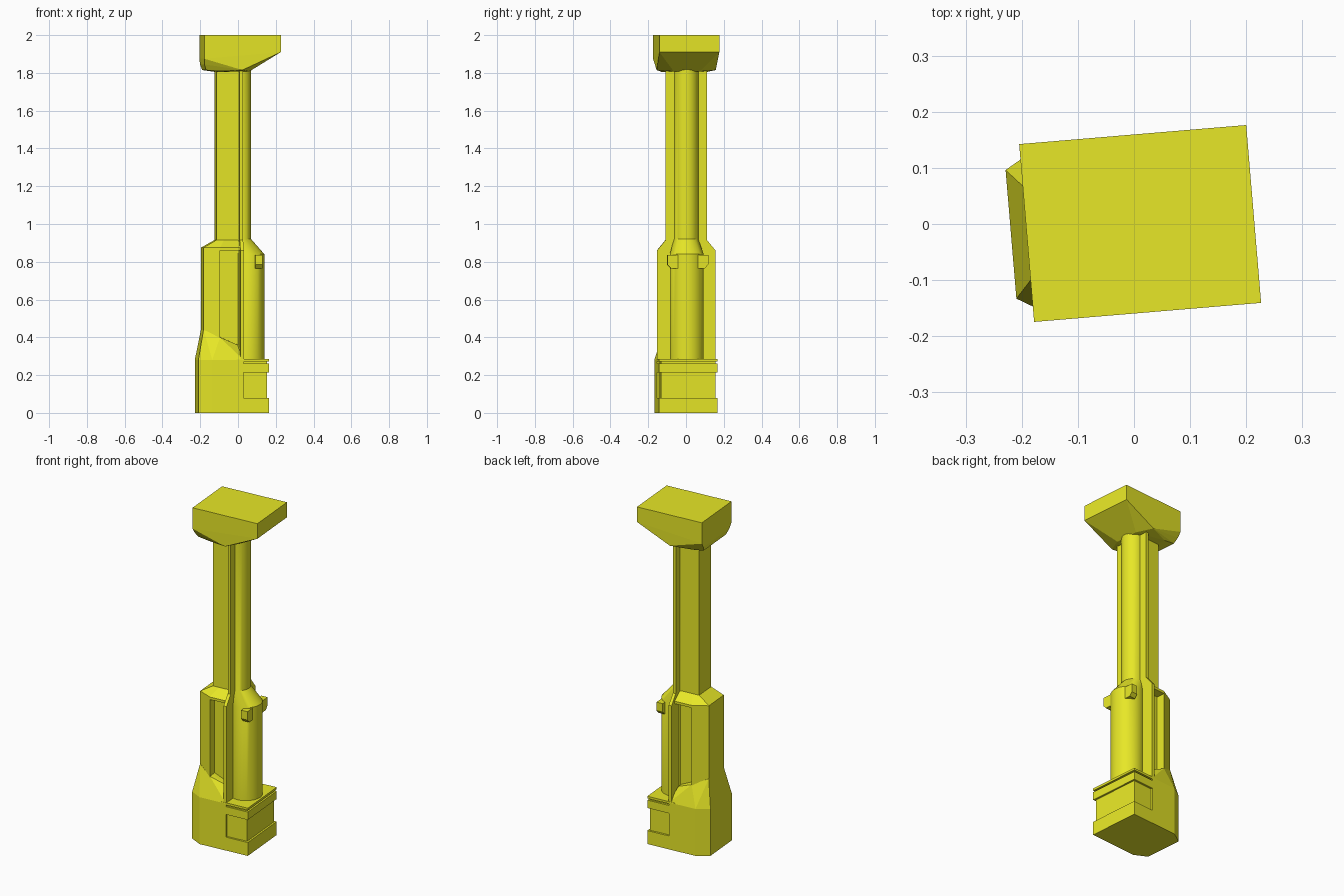
import bpy, bmesh, math
from mathutils import Matrix

if "Cube" in bpy.data.objects:
    bpy.data.objects.remove(bpy.data.objects["Cube"])

TURN = Matrix.Rotation(math.radians(4.8), 4, 'Z')   # whole column is turned slightly

paint = bpy.data.materials.new("yellow_paint")
paint.diffuse_color = (0.8, 0.8, 0.02, 1)
paint.use_nodes = True
paint.node_tree.nodes["Principled BSDF"].inputs["Base Color"].default_value = paint.diffuse_color


def finish(name, bm, smooth=False):
    bmesh.ops.recalc_face_normals(bm, faces=bm.faces[:])
    bm.transform(TURN)
    me = bpy.data.meshes.new(name)
    bm.to_mesh(me)
    bm.free()
    me.materials.append(paint)
    ob = bpy.data.objects.new(name, me)
    bpy.context.collection.objects.link(ob)
    if smooth:
        bpy.ops.object.select_all(action='DESELECT')
        ob.select_set(True)
        bpy.context.view_layer.objects.active = ob
        bpy.ops.object.shade_smooth_by_angle(angle=math.radians(30))
    return ob


def loft(name, sections, smooth=False):
    """Skin a stack of (outline, z) sections with equal point counts."""
    bm = bmesh.new()
    rings = [[bm.verts.new((x, y, z)) for x, y in pts] for pts, z in sections]
    n = len(rings[0])
    for a, b in zip(rings, rings[1:]):
        for i in range(n):
            j = (i + 1) % n
            bm.faces.new((a[i], a[j], b[j], b[i]))
    bm.faces.new(rings[0][::-1])
    bm.faces.new(rings[-1])
    return finish(name, bm, smooth)


def hull(name, half):
    """Convex solid from points mirrored across y."""
    bm = bmesh.new()
    for x, y, z in half:
        for s in (-1, 1):
            bm.verts.new((x, s * y, z))
    res = bmesh.ops.convex_hull(bm, input=bm.verts[:])
    junk = [g for g in res["geom_interior"] if isinstance(g, bmesh.types.BMVert)]
    bmesh.ops.delete(bm, geom=junk, context='VERTS')
    bmesh.ops.dissolve_limit(bm, angle_limit=0.02, verts=bm.verts[:], edges=bm.edges[:])
    return finish(name, bm)


def mirrored(half):
    return [(x, -y) for x, y in half] + [(x, y) for x, y in reversed(half)]


def rect(x0, x1, w):
    return mirrored([(x0, w), (x1, w)])


def circle(cx, r, n=32):
    return [(cx + r * math.cos(2 * math.pi * i / n), r * math.sin(2 * math.pi * i / n))
            for i in range(n)]


def box(name, x0, x1, w, z0, z1):
    return loft(name, [(rect(x0, x1, w), z0), (rect(x0, x1, w), z1)])


# base: chamfered block with tapered shoulder
plan = [(-.22, .115), (-.15, .156), (.015, .156)]
loft("base_block", [(mirrored(plan), 0), (mirrored(plan), .28)])
hull("base_shoulder", [(x, y, .28) for x, y in plan] +
     [(-.19, .082, .44), (-.105, .12, .40), (-.01, .10, .36)])

# base right side: recessed core with bands
box("base_foot", -.02, .152, .1555, 0, .08)
box("base_core", -.02, .141, .144, .07, .28)
box("base_band", -.02, .152, .1555, .215, .262)
box("base_top_plate", -.02, .152, .1555, .272, .285)

# lower column: chamfered back block, channel floor and hood
block = mirrored([(-.19, .08), (-.105, .122)])
loft("lower_block", [(block, .3), (block, .87)])
box("channel_floor", -.12, .01, .07, .3, .9)
hood = mirrored([(-.19, .08), (-.105, .122), (.005, .122)])
neck = mirrored([(-.12, .064), (-.08, .064), (.005, .064)])
loft("channel_hood", [(hood, .86), (hood, .875), (neck, .915)])

# upper shaft
box("upper_shaft", -.12, .005, .064, .88, 1.83)

# thin rib through the whole column
loft("centre_rib", [(rect(0, .018, w), z) for w, z in
                    ((.155, .27), (.155, .86), (.11, .915), (.11, 1.83))])

# rounded right side, stepping in at the neck
loft("round_column", [(circle(.05, .09), .28), (circle(.05, .09), .84),
                      (circle(.005, .065), .92), (circle(.005, .065), 1.84)], True)

# pair of small clips on the round column
for side, tag in ((-1, "front"), (1, "back")):
    def strip(outer):
        return [(.083, side * .05), (.122, side * .05),
                (.122, side * outer), (.083, side * outer)]
    loft("clip_" + tag, [(strip(.09), .765), (strip(.108), .785), (strip(.108), .835)])

# head: box with faceted underside
hull("head", [(-.192, .159, 2), (.214, .159, 2), (.214, .159, 1.91),
              (-.192, .159, 1.875), (-.19, .14, 1.845), (-.18, .12, 1.815),
              (.01, .157, 1.815), (-.11, .12, 1.805), (.055, .07, 1.808)])
